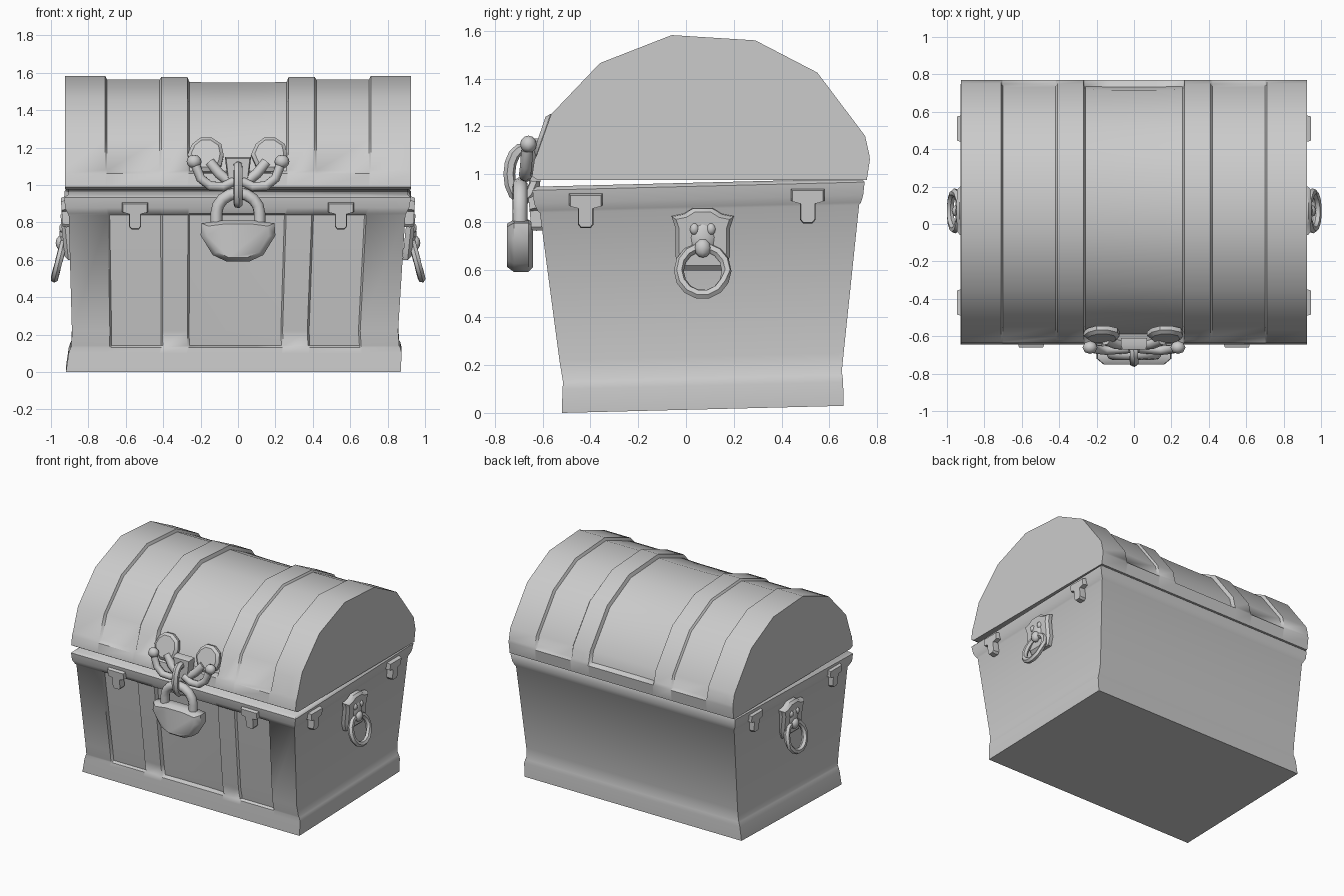
import bpy, bmesh, math
from mathutils import Vector, Matrix

if "Cube" in bpy.data.objects:
    bpy.data.objects.remove(bpy.data.objects["Cube"])

metal = bpy.data.materials.new("plain grey")
metal.diffuse_color = (0.6, 0.6, 0.6, 1)
metal.use_nodes = True
metal.node_tree.nodes["Principled BSDF"].inputs["Base Color"].default_value = metal.diffuse_color


def finish(name, bm, angle=50):
    bmesh.ops.recalc_face_normals(bm, faces=bm.faces[:])
    me = bpy.data.meshes.new(name)
    bm.to_mesh(me)
    bm.free()
    ob = bpy.data.objects.new(name, me)
    bpy.context.collection.objects.link(ob)
    me.materials.append(metal)
    bpy.ops.object.select_all(action='DESELECT')
    ob.select_set(True)
    bpy.context.view_layer.objects.active = ob
    bpy.ops.object.shade_smooth_by_angle(angle=math.radians(angle))
    return ob


def loft(name, rings, closed=False, angle=50):
    """Skin a list of equal point loops; cap the ends unless it closes on itself."""
    bm = bmesh.new()
    vs = [[bm.verts.new(p) for p in r] for r in rings]
    n = len(vs[0])
    for i in range(len(vs) if closed else len(vs) - 1):
        a, b = vs[i], vs[(i + 1) % len(vs)]
        for j in range(n):
            bm.faces.new((a[j], a[(j + 1) % n], b[(j + 1) % n], b[j]))
    if not closed:
        bm.faces.new(vs[0])
        bm.faces.new(vs[-1])
    return finish(name, bm, angle)


def tube(name, pts, r, closed=False, sides=8):
    pts = [Vector(p) for p in pts]
    n, rings = len(pts), []
    for i, p in enumerate(pts):
        if closed:
            t = pts[(i + 1) % n] - pts[i - 1]
        else:
            t = pts[min(i + 1, n - 1)] - pts[max(i - 1, 0)]
        t.normalize()
        if i == 0:
            u = t.orthogonal().normalized()
        u = (u - t * u.dot(t)).normalized()     # carry the frame along the path
        w = t.cross(u)
        rings.append([p + r * (u * math.cos(k * math.tau / sides) + w * math.sin(k * math.tau / sides))
                      for k in range(sides)])
    return loft(name, rings, closed)


def plate(name, outline, depth, mat, bevel=0.0):
    """Extrude a 2D outline along -Y (local), optional smaller front edge, then place it."""
    cx = sum(p[0] for p in outline) / len(outline)
    cz = sum(p[1] for p in outline) / len(outline)

    def ring(y, s):
        return [mat @ Vector((cx + (x - cx) * s, y, cz + (z - cz) * s)) for x, z in outline]
    return loft(name, [ring(0, 1), ring(-depth * 0.6, 1), ring(-depth, 1 - bevel)], angle=35)


def ball(name, loc, scale, seg=8):
    bm = bmesh.new()
    bmesh.ops.create_uvsphere(bm, u_segments=seg, v_segments=6, radius=1)
    bmesh.ops.transform(bm, matrix=Matrix.Translation(loc) @ Matrix.Diagonal((*scale, 1)), verts=bm.verts)
    return finish(name, bm, 60)


# Stations across the width: straps (depth 0) alternate with sunken panels
half = [(0.925, 0), (0.71, 0), (0.70, 0.02), (0.42, 0.02), (0.41, 0.006),
        (0.27, 0.006), (0.26, 0.032), (0.12, 0.036)]
stations = [(-x, d) for x, d in half] + [(x, d) for x, d in reversed(half)]


# Chest body: tapered box with base trim, rim and sunken front panels
def body_ring(z, x0, x1, y0, y1, sunk):
    pts = []
    for x, d in stations:
        f = (x + 0.925) / 1.85
        pts.append((x0 + (x1 - x0) * f, y0 + d * sunk))
    pts += [(x1, y1), (x0, y1)]
    return [(x, y, z + (y + 0.52) * 0.025) for x, y in pts]


loft("chest_body", [
    body_ring(0.0, -0.92, 0.87, -0.52, 0.66, 0),
    body_ring(0.10, -0.905, 0.875, -0.517, 0.658, 0),
    body_ring(0.13, -0.895, 0.868, -0.515, 0.655, 0),
    body_ring(0.14, -0.89, 0.862, -0.517, 0.652, 1),
    body_ring(0.22, -0.888, 0.856, -0.53, 0.66, 1),
    body_ring(0.84, -0.905, 0.895, -0.612, 0.725, 1),
    body_ring(0.85, -0.91, 0.90, -0.622, 0.733, 0),
    body_ring(0.88, -0.925, 0.915, -0.636, 0.742, 0),
    body_ring(0.935, -0.928, 0.925, -0.643, 0.748, 0),
    body_ring(0.95, -0.91, 0.91, -0.625, 0.735, 0)])

# Domed lid: arched section lofted across the same stations
arch = [(-0.62, 0.975, 0), (-0.645, 0.99, 0), (-0.635, 1.06, 0), (-0.625, 1.08, 1), (-0.565, 1.25, 1),
        (-0.36, 1.465, 1), (-0.06, 1.582, 1), (0.29, 1.56, 1), (0.55, 1.425, 1), (0.75, 1.16, 1),
        (0.768, 1.08, 1), (0.77, 1.06, 0), (0.757, 0.975, 0)]
rings = []
for x, d in stations:
    ring = []
    for y, z, s in arch:
        v = Vector((y - 0.06, z - 0.98))
        v -= v.normalized() * d * s
        ring.append((x, v.x + 0.06, v.y + 0.98))
    rings.append(ring)
loft("domed_lid", rings)

# T-shaped brackets on the front and sides
tee = [(-0.07, 0.06), (0.07, 0.06), (0.07, 0.01), (0.032, 0.0), (0.032, -0.07),
       (0.02, -0.085), (-0.02, -0.085), (-0.032, -0.07), (-0.032, 0.0), (-0.07, 0.01)]


def place(x, y, z, turn, lean):
    return (Matrix.Translation((x, y, z)) @ Matrix.Rotation(turn, 4, 'Z') @ Matrix.Rotation(lean, 4, 'X'))


for s, side in ((-1, "left"), (1, "right")):
    plate("front_bracket_" + side, tee, 0.05, place(s * 0.55, -0.605, 0.85, 0, 0.1), 0.08)
    for y, z, label in ((-0.42, 0.86, "front"), (0.51, 0.88, "back")):
        plate(f"side_bracket_{label}_{side}", tee, 0.05,
              place(s * 0.893, y, z, s * math.pi / 2, 0.06), 0.08)

# Side handles: shield plate, small beast head and hanging ring
shield = [(-0.09, 0.0), (0.09, 0.0), (0.115, 0.06), (0.115, 0.18), (0.13, 0.225), (0.08, 0.235),
          (0.04, 0.26), (-0.04, 0.26), (-0.08, 0.235), (-0.13, 0.225), (-0.115, 0.18), (-0.115, 0.06)]
for s, side in ((-1, "left"), (1, "right")):
    plate("handle_shield_" + side, shield, 0.045, place(s * 0.88, 0.07, 0.60, s * math.pi / 2, 0.1), 0.14)
    ball("beast_head_" + side, (s * 0.925, 0.07, 0.735), (0.03, 0.06, 0.075))
    ball("beast_muzzle_" + side, (s * 0.945, 0.07, 0.69), (0.03, 0.035, 0.04))
    for e in (-1, 1):
        ball(f"beast_brow_{side}", (s * 0.94, 0.07 + e * 0.035, 0.77), (0.018, 0.02, 0.025), 6)
    tube("handle_ring_" + side,
         [(s * (0.957 - 0.026 * math.sin(a)), 0.07 + 0.1 * math.cos(a), 0.595 + 0.1 * math.sin(a))
          for a in (k * math.tau / 14 for k in range(14))], 0.021, True, 6)

# Padlock body and shackle
lock = [(-0.195, 0.795), (-0.2, 0.73), (-0.135, 0.625), (-0.06, 0.59), (0.06, 0.59),
        (0.135, 0.625), (0.2, 0.73), (0.195, 0.795), (0.08, 0.81), (-0.08, 0.81)]
rings = []
for y, k in ((-0.64, 0.82), (-0.66, 1), (-0.72, 1), (-0.75, 0.82)):
    rings.append([(x * k, y, 0.71 + (z - 0.71) * k) for x, z in lock])
loft("padlock_body", rings)
tube("padlock_shackle", [(-0.115, -0.695, 0.77)] +
     [(-0.115 * math.cos(a), -0.695, 0.85 + 0.105 * math.sin(a))
      for a in (k * math.pi / 8 for k in range(9))] + [(0.115, -0.695, 0.77)], 0.032)

# Hasp: backing plate and upright loop
plate("hasp_plate", [(-0.07, 1.15), (-0.05, 0.97), (0.05, 0.97), (0.07, 1.15)], 0.06,
      place(0, -0.61, 0, 0, 0), 0.1)
tube("hasp_loop", [(0, -0.685 + 0.055 * math.cos(a), 1.0 + 0.105 * math.sin(a))
                   for a in (k * math.tau / 14 for k in range(14))], 0.025, True, 6)

# Curled arms, knobs and fan leaves beside the hasp
fan = [(0.1 * math.cos(a) * (1 if k % 2 else 0.93), 0.1 * math.sin(a))
       for k, a in ((k, k * math.tau / 10) for k in range(10))]
for s, side in ((-1, "left"), (1, "right")):
    tube("curled_arm_" + side, [(s * 0.02, -0.665, 1.02), (s * 0.08, -0.67, 0.99), (s * 0.15, -0.675, 0.995),
                                (s * 0.2, -0.67, 1.035), (s * 0.225, -0.665, 1.10)], 0.025)
    ball("arm_knob_" + side, (s * 0.235, -0.66, 1.125), (0.04, 0.035, 0.036))
    plate("fan_leaf_" + side, fan, 0.04, place(s * 0.17, -0.575, 1.155, 0, -0.33), 0.2)
    tube("fan_stem_" + side, [(s * 0.05, -0.645, 1.02), (s * 0.1, -0.64, 1.06), (s * 0.15, -0.62, 1.12)], 0.028)
